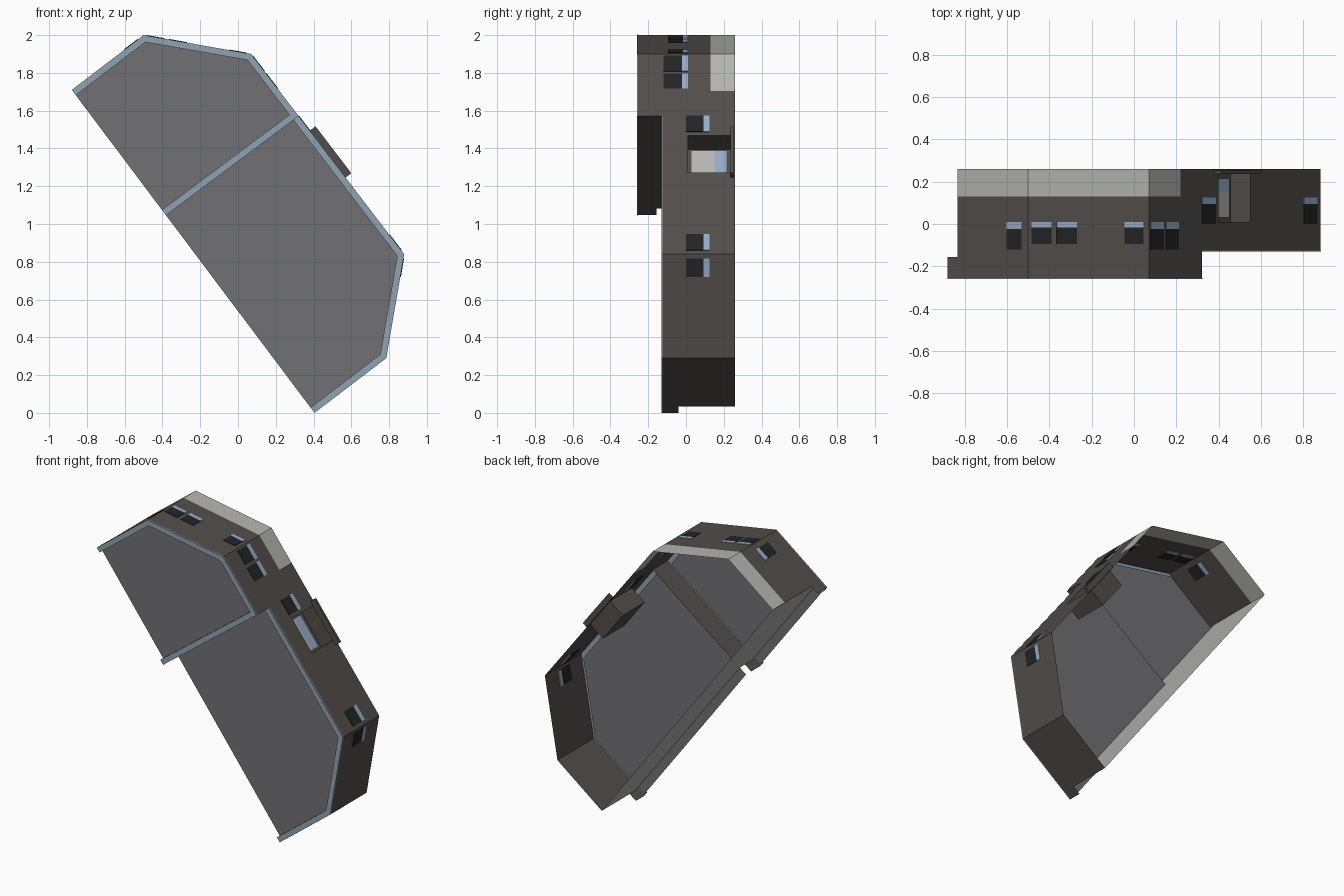
import bpy
from mathutils import Vector as V

if "Cube" in bpy.data.objects:
    bpy.data.objects.remove(bpy.data.objects["Cube"])


def mat(name, r, g, b):
    m = bpy.data.materials.new(name)
    m.diffuse_color = (r, g, b, 1)
    m.use_nodes = True
    m.node_tree.nodes["Principled BSDF"].inputs["Base Color"].default_value = m.diffuse_color
    return m


WALL = mat("dark brown wall", .085, .075, .069)
PALE = mat("pale grey plaster", .46, .47, .44)
ROOF = mat("grey roof", .165, .160, .175)
CAP = mat("blue grey coping", .28, .37, .44)
DARK = mat("dark glass", .017, .018, .019)
BLUE = mat("light blue glass", .30, .42, .58)


def make(name, polys, material):
    """Object from a list of polygons, each a list of (x, y, z)."""
    verts, faces = [], []
    for p in polys:
        faces.append(range(len(verts), len(verts) + len(p)))
        verts += [tuple(c) for c in p]
    me = bpy.data.meshes.new(name)
    me.from_pydata(verts, [], [list(f) for f in faces])
    me.materials.append(material)
    ob = bpy.data.objects.new(name, me)
    bpy.context.collection.objects.link(ob)
    return ob


def at(p, y):
    return (p[0], y, p[1])


def strip(a, b, y0, y1):
    """Upright wall quad over plan edge a-b, spanning y0..y1."""
    return [at(a, y0), at(b, y0), at(b, y1), at(a, y1)]


def out(a, b):
    d = (b - a).normalized()
    return V((-d.y, d.x))


def block(a, b, t0, t1, y0, y1, d0, d1):
    """Box along plan edge a-b, between depths d0 and d1 off the wall."""
    n = out(a, b)
    p, q = a.lerp(b, t0), a.lerp(b, t1)
    c = [p + n * d0, q + n * d0, q + n * d1, p + n * d1]
    return [strip(c[i], c[(i + 1) % 4], y0, y1) for i in range(4)] + \
           [[at(k, y) for k in c] for y in (y0, y1)]


def inset(pts, dist):
    """Offset every edge of a clockwise polygon inward by its own distance."""
    res = []
    n = len(pts)
    for i in range(n):
        a, b, c = pts[i - 1], pts[i], pts[(i + 1) % n]
        n1, n2 = -out(a, b), -out(b, c)
        d1, d2 = dist[i - 1], dist[i]
        det = n1.x * n2.y - n1.y * n2.x
        res.append(b + V(((d1 * n2.y - d2 * n1.y) / det, (d2 * n1.x - d1 * n2.x) / det)))
    return res


# Plan outline (x, z); the building lies with its roof facing -y
P0, P1, P2 = V((-.88, 1.71)), V((-.5, 2.0)), V((.07, 1.9))
P4, P5, P6 = V((.88, .84)), V((.785, .29)), V((.405, .0))
P3 = P2.lerp(P4, .31)
Q = P6.lerp(P0, .612)
BACK = V((.8, .6)) * .058
P0r, P6r, Qr = P0 + BACK, P6 + BACK, Q + BACK
BASE, BAND = .26, .13
HI, LO = -.26, -.13
ROOF_HI, ROOF_LO = -.23, -.10
T_BAND, T0, T1 = .185, .407, .593
A, D0, D1 = [P2.lerp(P4, t) for t in (T_BAND, T0, T1)]

# Outer walls, with a hole left for the entrance
make("outer_wall", [
    strip(P0r, P1, HI, BAND), strip(P0, P0r, HI, -.155),
    strip(P1, P2, HI, BAND), strip(P2, A, HI, BAND), strip(A, P3, HI, BASE),
    strip(P3, D0, LO, BASE), strip(D1, P4, LO, BASE),
    strip(D0, D1, LO, .01), strip(D0, D1, .245, BASE),
    strip(P4, P5, LO, BASE), strip(P5, P6r, LO, BASE), strip(P6r, P6, LO, -.04),
], WALL)
make("step_wall", [strip(P3, Qr, HI, ROOF_LO), strip(Qr, Q, HI, -.155)], WALL)
make("pale_band", [strip(P0r, P1, BAND, BASE), strip(P1, P2, BAND, BASE),
                   strip(P2, A, BAND, BASE)], PALE)
make("rear_wall", [strip(P6r, Qr, ROOF_LO, BASE), strip(Qr, P0r, ROOF_HI, BASE)], PALE)

# Two roofs with coping around three sides
W = .035
for name, pts, dist, top, deck in (
        ("upper", [P0, P1, P2, P3, Q], [W, W, W, W, 0], HI, ROOF_HI),
        ("lower", [P3, P4, P5, P6, Q], [W, W, W, 0, 0], LO, ROOF_LO)):
    inner = inset(pts, dist)
    make(name + "_roof", [[at(p, deck) for p in inner]], ROOF)
    cap = []
    for i, d in enumerate(dist):
        if d:
            j = (i + 1) % len(pts)
            cap.append([at(pts[i], top), at(pts[j], top), at(inner[j], top), at(inner[i], top)])
            cap.append(strip(inner[i], inner[j], top, deck))
            cap.append(strip(pts[i] + out(pts[i], pts[j]) * .002,
                             pts[j] + out(pts[i], pts[j]) * .002, top, top + .006))
    make(name + "_coping", cap, CAP)

# Windows: dark pane with a light blue lower part, placed by x on each wall
dark, blue = [], []


def window(a, b, t0, t1, y0, y1):
    ym = y1 - (y1 - y0) * .25
    dark.extend(block(a, b, t0, t1, y0, ym, -.004, .003))
    blue.extend(block(a, b, t0, t1, ym, y1, -.004, .003))


for a, b, spans, y0 in (
        (P0, P1, [(-.60, -.53)], -.12),
        (P1, P2, [(-.485, -.39), (-.365, -.27), (-.045, .045)], -.095),
        (P2, P4, [(.078, .14), (.15, .21)], -.12),
        (P2, P4, [(.32, .385), (.80, .865)], .0)):
    for x0, x1 in spans:
        w = b.x - a.x
        window(a, b, (x0 - a.x) / w, (x1 - a.x) / w, y0, .01 if y0 < 0 else .125)
window(P4, P5, .04, .22, .0, .125)
make("window_dark_glass", dark, DARK)
make("window_blue_glass", blue, BLUE)

# Recessed entrance
n = out(P2, P4)
E0, E1 = D0 - n * .12, D1 - n * .12
make("entrance_recess", [
    strip(D0, E0, .01, .245), strip(D1, E1, .01, .245), strip(E0, E1, .01, .245),
    [at(D0, .01), at(D1, .01), at(E1, .01), at(E0, .01)],
    [at(D0, .245), at(D1, .245), at(E1, .245), at(E0, .245)],
], WALL)
make("door_panel", block(E0, E1, .06, .94, .03, .15, .001, .006), PALE)
make("door_glass", block(E0, E1, .06, .94, .15, .215, .001, .006), BLUE)
make("door_step", block(P2, P4, .383, .617, .235, .252, -.002, .038), WALL)
